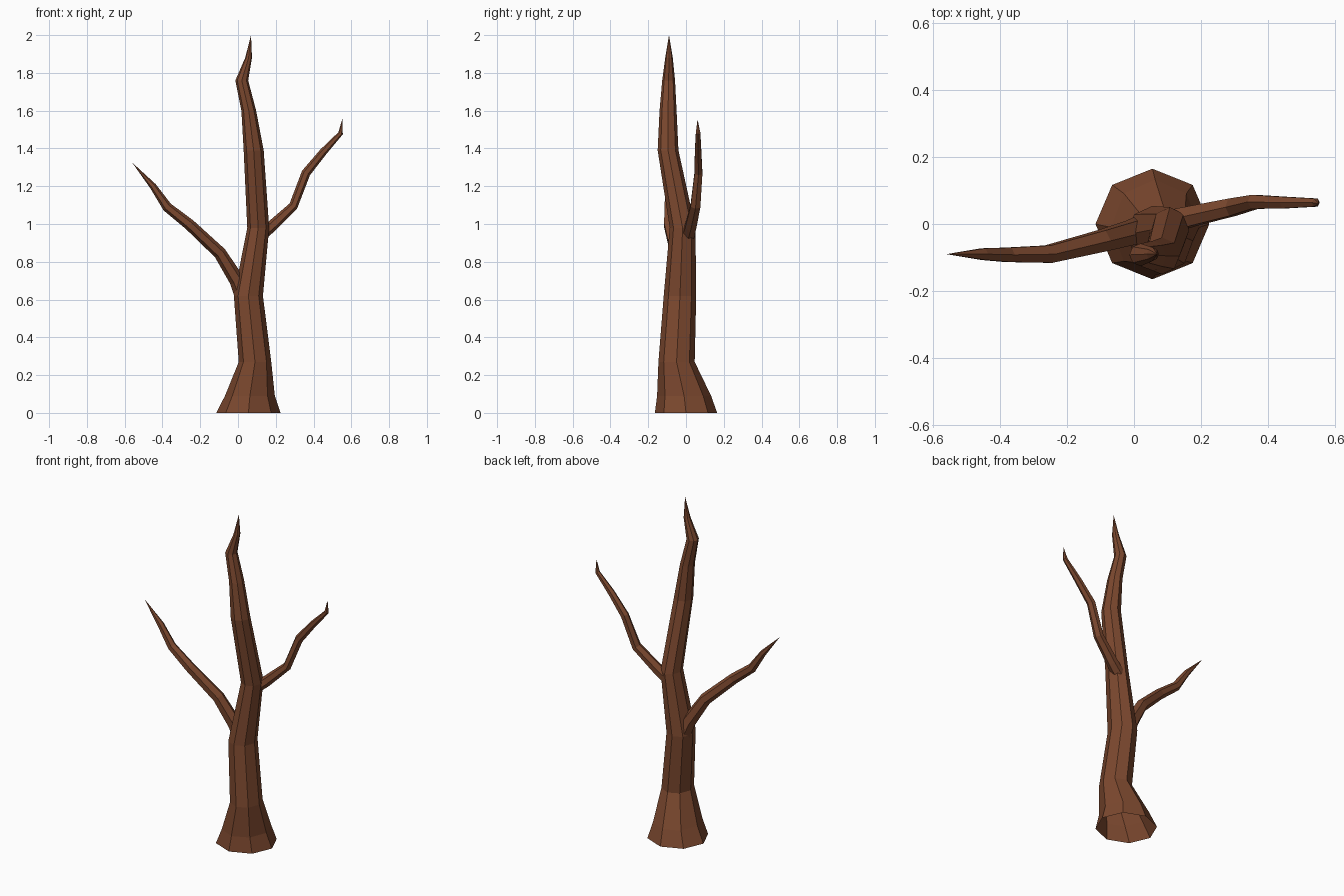
import bpy, bmesh
from math import cos, sin, tau
from mathutils import Vector

bark = bpy.data.materials.new("bark")
bark.diffuse_color = (0.20, 0.065, 0.028, 1)


def loft(name, rings, sides, follow):
    """Skin rings of (x, y, z, rx, ry); the last ring closes to a point."""
    bm = bmesh.new()
    pts = [Vector(r[:3]) for r in rings]
    loops = []
    for i, (x, y, z, rx, ry) in enumerate(rings[:-1]):
        u, v = Vector((1, 0, 0)), Vector((0, 1, 0))
        if follow:
            t = (pts[i + 1] - pts[i]).normalized()
            if i:
                t = (t + (pts[i] - pts[i - 1]).normalized()).normalized()
            u = v.cross(t).normalized()
            v = t.cross(u)
        loops.append([bm.verts.new(pts[i] + u * rx * cos(tau * k / sides)
                                   + v * ry * sin(tau * k / sides))
                      for k in range(sides)])
    tip = bm.verts.new(pts[-1])
    for a, b in zip(loops, loops[1:]):
        for k in range(sides):
            n = (k + 1) % sides
            bm.faces.new((a[k], a[n], b[n], b[k]))
    for k in range(sides):
        bm.faces.new((loops[-1][k], loops[-1][(k + 1) % sides], tip))
    me = bpy.data.meshes.new(name)
    bm.to_mesh(me)
    bm.free()
    me.materials.append(bark)
    ob = bpy.data.objects.new(name, me)
    bpy.context.collection.objects.link(ob)
    return ob


# Trunk with flared, open base
loft("trunk", [
    (0.055, 0.000, 0.00, 0.170, 0.165),
    (0.063, -0.010, 0.09, 0.132, 0.143),
    (0.090, -0.050, 0.27, 0.086, 0.096),
    (0.055, -0.032, 0.62, 0.077, 0.086),
    (0.107, -0.018, 0.98, 0.058, 0.068),
    (0.083, -0.095, 1.39, 0.053, 0.055),
    (0.057, -0.095, 1.60, 0.039, 0.045),
    (0.020, -0.092, 1.76, 0.034, 0.034),
    (0.056, -0.090, 1.88, 0.018, 0.020),
    (0.069, -0.090, 2.00, 0, 0)], 8, False)

# Left branch
loft("left_branch", [
    (0.030, -0.015, 0.62, 0.048, 0.045),
    (-0.005, -0.025, 0.70, 0.040, 0.040),
    (-0.095, -0.050, 0.845, 0.034, 0.036),
    (-0.255, -0.090, 0.995, 0.030, 0.030),
    (-0.375, -0.092, 1.090, 0.026, 0.025),
    (-0.450, -0.090, 1.200, 0.018, 0.020),
    (-0.560, -0.090, 1.325, 0, 0)], 6, True)

# Right branch
loft("right_branch", [
    (0.120, 0.010, 0.94, 0.032, 0.038),
    (0.175, 0.024, 0.985, 0.030, 0.034),
    (0.293, 0.050, 1.095, 0.024, 0.030),
    (0.360, 0.066, 1.270, 0.024, 0.024),
    (0.450, 0.064, 1.380, 0.020, 0.020),
    (0.543, 0.064, 1.480, 0.013, 0.014),
    (0.552, 0.061, 1.555, 0, 0)], 6, True)
